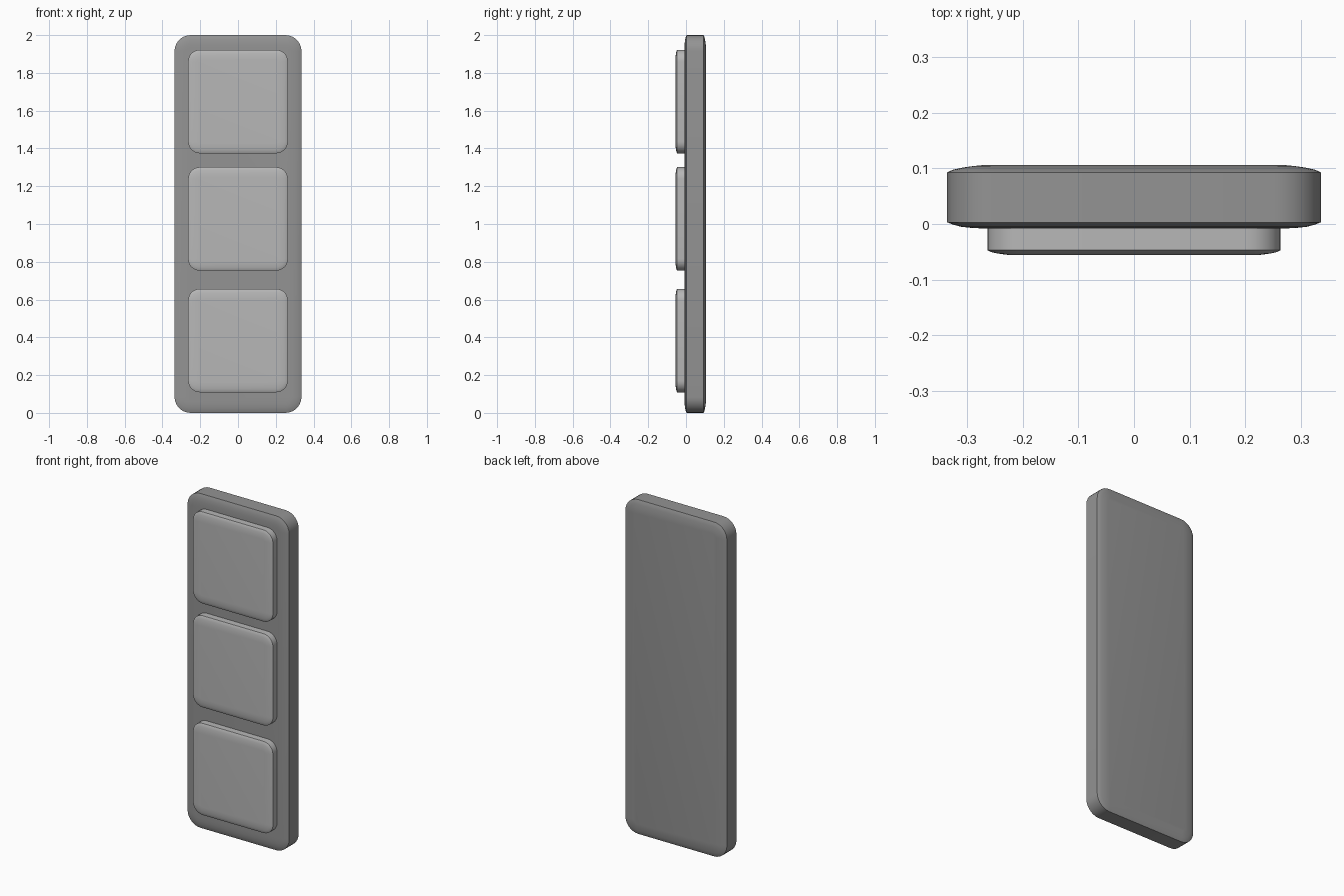
import bpy, bmesh, math

if "Cube" in bpy.data.objects:
    bpy.data.objects.remove(bpy.data.objects["Cube"])


def grey(name, v):
    mat = bpy.data.materials.new(name)
    mat.diffuse_color = (v, v, v, 1)
    mat.use_nodes = True
    mat.node_tree.nodes["Principled BSDF"].inputs["Base Color"].default_value = mat.diffuse_color
    return mat


def ring(hw, hh, r, seg=7):
    """Outline of a rounded rectangle in x/z, anticlockwise."""
    pts = []
    for i, (sx, sz) in enumerate([(1, 1), (-1, 1), (-1, -1), (1, -1)]):
        for k in range(seg + 1):
            a = math.pi / 2 * (i + k / seg)
            pts.append((sx * (hw - r) + r * math.cos(a),
                        sz * (hh - r) + r * math.sin(a)))
    return pts


def slab(name, hw, hh, r, zc, profile, mat):
    """Rounded slab lofted through (inset, y) steps, front to back."""
    bm = bmesh.new()
    loops = []
    for inset, y in profile:
        outline = ring(hw - inset, hh - inset, r - inset)
        loops.append([bm.verts.new((x, y, z + zc)) for x, z in outline])
    n = len(loops[0])
    for a, b in zip(loops, loops[1:]):
        for i in range(n):
            j = (i + 1) % n
            bm.faces.new((a[i], a[j], b[j], b[i]))
    bm.faces.new(loops[0])
    bm.faces.new(loops[-1])
    bmesh.ops.recalc_face_normals(bm, faces=bm.faces)
    mesh = bpy.data.meshes.new(name)
    bm.to_mesh(mesh)
    bm.free()
    mesh.materials.append(mat)
    ob = bpy.data.objects.new(name, mesh)
    bpy.context.collection.objects.link(ob)
    bpy.ops.object.select_all(action='DESELECT')
    ob.select_set(True)
    bpy.context.view_layer.objects.active = ob
    bpy.ops.object.shade_smooth_by_angle(angle=math.radians(30))
    return ob


dark = grey("dark_grey", 0.295)
mid = grey("mid_grey", 0.475)

# Backing plate with softly crowned faces
slab("back_plate", 0.336, 1.0, 0.085, 1.0,
     [(0.065, -0.008), (0.045, -0.0072), (0.025, -0.005), (0.01, -0.001), (0, 0.003),
      (0, 0.093), (0.01, 0.0975), (0.025, 0.101), (0.045, 0.104), (0.065, 0.106)], dark)

# Three raised push buttons
for place, zc in (("upper", 1.648), ("middle", 1.027), ("lower", 0.383)):
    slab(f"{place}_button", 0.264, 0.274, 0.062, zc,
         [(0.052, -0.056), (0.035, -0.0553), (0.018, -0.053),
          (0.007, -0.0505), (0, -0.047), (0, 0.0)], mid)
